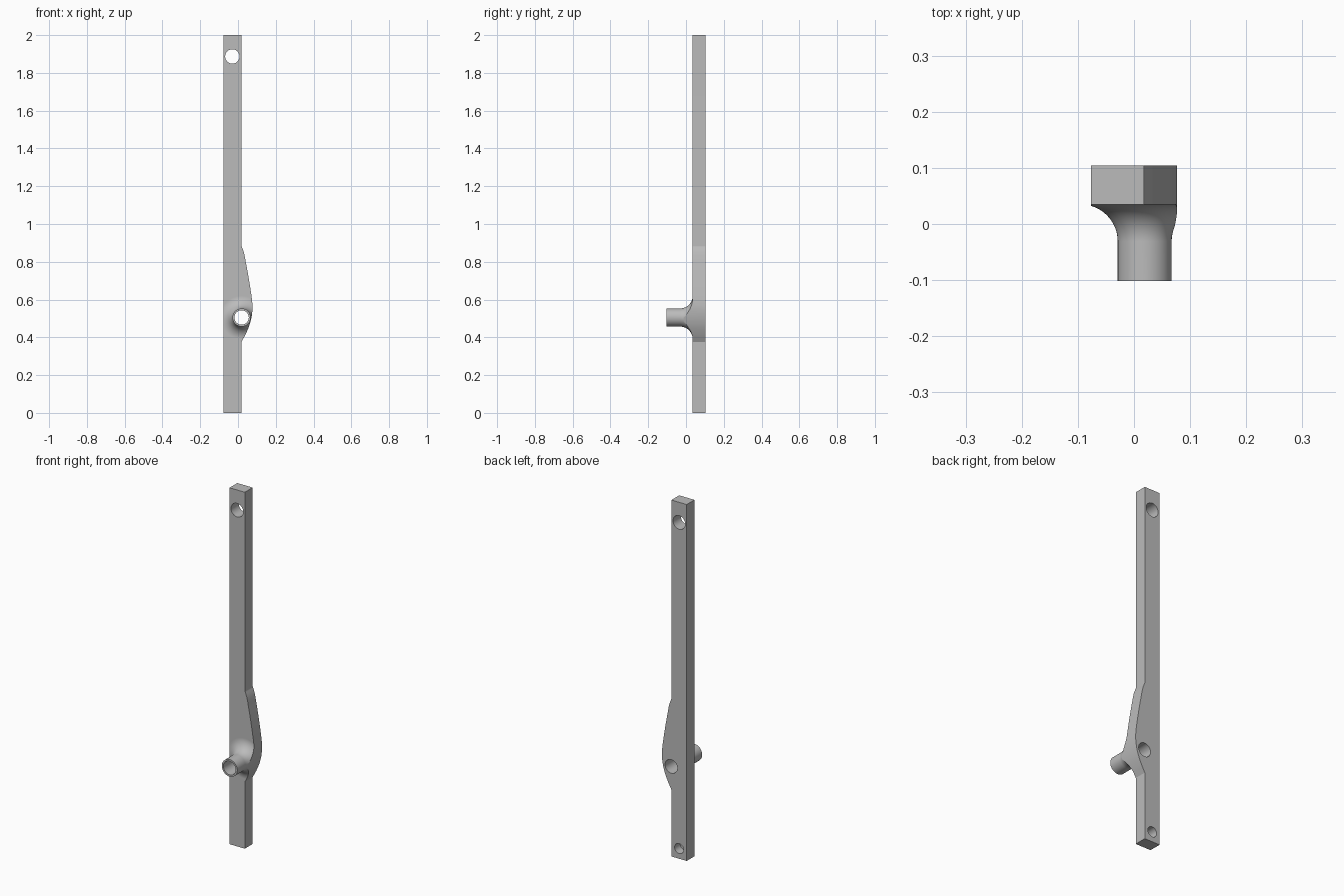
import bpy
import math
from mathutils import Vector

cube = bpy.data.objects.get("Cube")
if cube:
    bpy.data.objects.remove(cube, do_unlink=True)

grey = bpy.data.materials.new("plain grey")
grey.use_nodes = True
grey.diffuse_color = (0.5, 0.5, 0.5, 1)
grey.node_tree.nodes["Principled BSDF"].inputs["Base Color"].default_value = (0.5, 0.5, 0.5, 1)

LEFT, RIGHT = -0.077, 0.018
FRONT, BACK, TIP = 0.035, 0.104, -0.102
BOSS_X, BOSS_Z = 0.019, 0.505


def mesh_object(name, verts, faces):
    mesh = bpy.data.meshes.new(name)
    mesh.from_pydata(verts, [], faces)
    mesh.materials.append(grey)
    obj = bpy.data.objects.new(name, mesh)
    bpy.context.collection.objects.link(obj)
    return obj


def prism(name, outline, y0, y1):
    """Extrude a counter-clockwise (x, z) outline along y."""
    n = len(outline)
    verts = [(x, y, z) for y in (y0, y1) for x, z in outline]
    faces = [tuple(range(n)), tuple(reversed(range(n, 2 * n)))]
    faces += [(i, i + n, (i + 1) % n + n, (i + 1) % n) for i in range(n)]
    return mesh_object(name, verts, faces)


def lathe(name, profile, x, z, sides=64):
    """Revolve (radius, y) points, front to back, about an axis along y."""
    ring = [2 * math.pi * i / sides for i in range(sides)]
    verts = [(x + r * math.cos(a), y, z + r * math.sin(a))
             for r, y in profile for a in ring]
    last = (len(profile) - 1) * sides
    faces = [tuple(range(sides)), tuple(reversed(range(last, last + sides)))]
    for k in range(0, last, sides):
        for i in range(sides):
            j = (i + 1) % sides
            faces.append((k + i, k + sides + i, k + sides + j, k + j))
    return mesh_object(name, verts, faces)


def combine(target, other, operation):
    mod = target.modifiers.new(operation.lower(), 'BOOLEAN')
    mod.operation, mod.solver, mod.object = operation, 'EXACT', other
    bpy.context.view_layer.objects.active = target
    bpy.ops.object.modifier_apply(modifier=mod.name)
    bpy.data.objects.remove(other, do_unlink=True)


def smooth_path(points, steps=5):
    """Catmull-Rom curve through the points."""
    pts = [Vector(p) for p in points]
    pts = [pts[0] * 2 - pts[1]] + pts + [pts[-1] * 2 - pts[-2]]
    path = []
    for a, b, c, d in zip(pts, pts[1:], pts[2:], pts[3:]):
        for s in range(steps):
            t = s / steps
            path.append(tuple(0.5 * (2 * b + (c - a) * t + (2 * a - 5 * b + 4 * c - d) * t**2
                                     + (3 * b - a - 3 * c + d) * t**3)))
    return path + [tuple(pts[-2])]


# Side outline of the bar with its bulge around the boss
bulge = smooth_path([(RIGHT, 0.375), (0.042, 0.42), (0.063, 0.472), (0.075, 0.53),
                     (0.075, 0.59), (0.059, 0.7), (0.041, 0.8), (0.031, 0.85), (RIGHT, 0.885)])
outline = [(LEFT, 0), (RIGHT, 0)] + bulge + [(RIGHT, 2), (LEFT, 2)]
bar = prism("bar_with_boss", outline, TIP - 0.05, BACK)

# Bar thickness plus a boss that flares into the front face
slab = prism("slab", [(-0.3, -0.1), (0.3, -0.1), (0.3, 2.1), (-0.3, 2.1)], FRONT, BACK + 0.1)
tube, fillet = 0.048, 0.066
flare = [(tube, TIP)]
for i in range(13):
    a = math.pi / 2 * i / 12
    flare.append((tube + fillet * (1 - math.cos(a)), FRONT - fillet * (1 - math.sin(a))))
flare.append((tube + fillet, FRONT + 0.03))
boss = lathe("boss", flare, BOSS_X, BOSS_Z)
combine(slab, boss, 'UNION')
combine(bar, slab, 'INTERSECT')

# Through holes at the boss and the top, blind hole at the back near the bottom
for x, z, radius, start in ((BOSS_X, BOSS_Z, 0.038, TIP - 0.1),
                            (-0.03, 1.887, 0.038, TIP - 0.1),
                            (-0.03, 0.057, 0.028, FRONT + 0.02)):
    hole = lathe("hole", [(radius, start), (radius, BACK + 0.1)], x, z, 48)
    combine(bar, hole, 'DIFFERENCE')

bpy.ops.object.select_all(action='DESELECT')
bar.select_set(True)
bpy.context.view_layer.objects.active = bar
bpy.ops.object.shade_smooth_by_angle(angle=math.radians(25))
normals = bar.modifiers.new("flat_face_normals", 'WEIGHTED_NORMAL')
normals.keep_sharp = True
